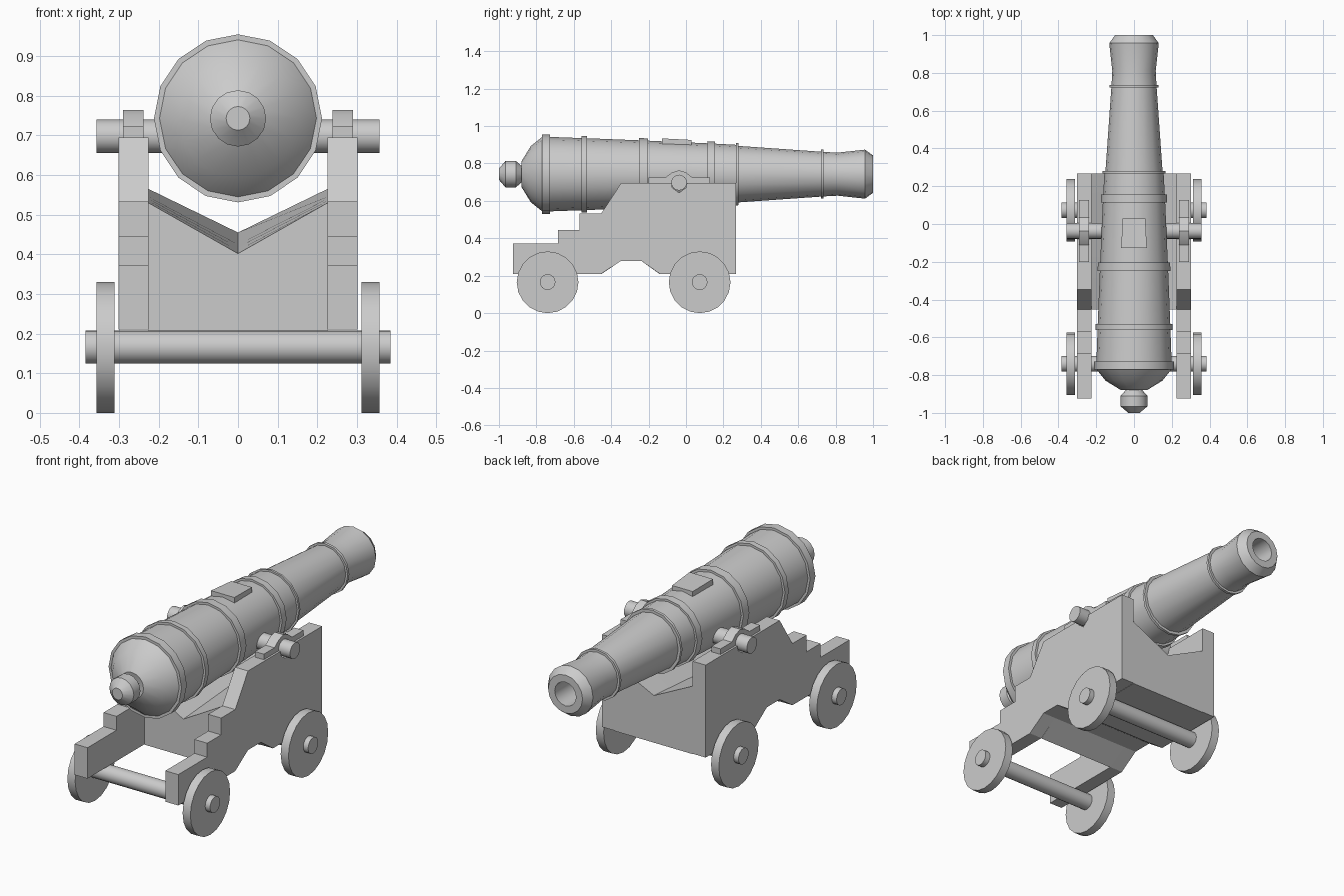
import bpy, bmesh, math

grey = bpy.data.materials.new("iron_grey")
grey.diffuse_color = (0.6, 0.6, 0.6, 1)


def loft(name, sections):
    """Skin a list of equal-length closed sections and cap both ends."""
    bm = bmesh.new()
    rings = [[bm.verts.new(p) for p in s] for s in sections]
    n = len(rings[0])
    for a, b in zip(rings, rings[1:]):
        for i in range(n):
            j = (i + 1) % n
            bm.faces.new((a[i], a[j], b[j], b[i]))
    bm.faces.new(rings[0])
    bm.faces.new(rings[-1][::-1])
    bmesh.ops.recalc_face_normals(bm, faces=bm.faces)
    mesh = bpy.data.meshes.new(name)
    bm.to_mesh(mesh)
    bm.free()
    mesh.materials.append(grey)
    ob = bpy.data.objects.new(name, mesh)
    bpy.context.collection.objects.link(ob)
    return ob


def circle(n, r):
    return [(r * math.sin(2 * math.pi * i / n), r * math.cos(2 * math.pi * i / n)) for i in range(n)]


def x_cylinder(name, x0, x1, y, z, r, n):
    return loft(name, [[(x, y + a, z + b) for a, b in circle(n, r)] for x in (x0, x1)])


def x_prism(name, x0, x1, profile):
    return loft(name, [[(x, y, z) for y, z in profile] for x in (x0, x1)])


# Barrel: knob, breech, raised rings, flared muzzle and bore
AXIS_Z = 0.743
barrel = [
    (-1.0, 0.03), (-0.965, 0.071), (-0.91, 0.071), (-0.875, 0.04), (-0.88, 0.068),
    (-0.83, 0.15), (-0.77, 0.198), (-0.77, 0.212), (-0.727, 0.212), (-0.727, 0.199),
    (-0.56, 0.193), (-0.56, 0.205), (-0.53, 0.204), (-0.53, 0.192),
    (-0.25, 0.181), (-0.25, 0.193), (-0.203, 0.191), (-0.203, 0.179),
    (0.115, 0.165), (0.115, 0.176), (0.155, 0.174), (0.155, 0.163),
    (0.267, 0.157), (0.267, 0.167), (0.28, 0.166), (0.28, 0.151),
    (0.722, 0.12), (0.722, 0.131), (0.736, 0.131), (0.736, 0.119),
    (0.81, 0.115), (0.957, 0.131), (1.0, 0.1), (1.0, 0.062), (0.5, 0.062),
]
loft("barrel", [[(a, y, AXIS_Z + b) for a, b in circle(16, r)] for y, r in barrel])

# Vent plate on top of the barrel
loft("vent_plate", [[(-w, y, 0.89), (w, y, 0.89), (w, y, z), (-w, y, z)]
                    for y, w, z in ((-0.127, 0.068, 0.934), (0.03, 0.06, 0.926))])

# Trunnion through the barrel
x_cylinder("trunnion", -0.357, 0.357, -0.037, 0.698, 0.042, 16)

# Stepped side cheeks and the straps over the trunnion
cheek = [
    (-0.925, 0.21), (-0.925, 0.372), (-0.685, 0.372), (-0.685, 0.445), (-0.57, 0.445),
    (-0.57, 0.533), (-0.453, 0.533), (-0.347, 0.695), (-0.079, 0.695), (-0.073, 0.67),
    (-0.037, 0.643), (-0.001, 0.67), (0.005, 0.695), (0.267, 0.695), (0.267, 0.21),
    (-0.14, 0.21), (-0.24, 0.28), (-0.347, 0.28), (-0.453, 0.21),
]
strap = [
    (-0.2, 0.694), (-0.2, 0.724), (-0.112, 0.724), (-0.075, 0.752), (-0.037, 0.764),
    (0.0, 0.752), (0.035, 0.724), (0.128, 0.724), (0.128, 0.694),
]
for side, s in (("left", -1), ("right", 1)):
    x_prism("cheek_" + side, s * 0.226, s * 0.301, cheek)
    x_prism("trunnion_strap_" + side, s * 0.238, s * 0.29, strap)

# Bed between the cheeks, with a V-shaped top rising towards the muzzle
bed = []
for y, low in ((-0.453, 0.208), (-0.347, 0.28), (-0.24, 0.28), (-0.14, 0.208), (0.267, 0.208)):
    t = (y + 0.453) / 0.72
    edge, mid = 0.53 + 0.035 * t, 0.402 + 0.053 * t
    bed.append([(-0.226, y, low), (0.226, y, low), (0.226, y, edge), (0, y, mid), (-0.226, y, edge)])
loft("bed", bed)

# Axles and wheels
for end, y in (("rear", -0.74), ("front", 0.073)):
    x_cylinder("axle_" + end, -0.385, 0.385, y, 0.166, 0.042, 16)
    for side, s in (("left", -1), ("right", 1)):
        x_cylinder(f"wheel_{end}_{side}", s * 0.312, s * 0.357, y, 0.165, 0.165, 20)

# Smooth the round parts, keep hard edges sharp
for ob in bpy.context.collection.objects:
    ob.select_set(True)
    bpy.context.view_layer.objects.active = ob
bpy.ops.object.shade_smooth_by_angle(angle=math.radians(30))
